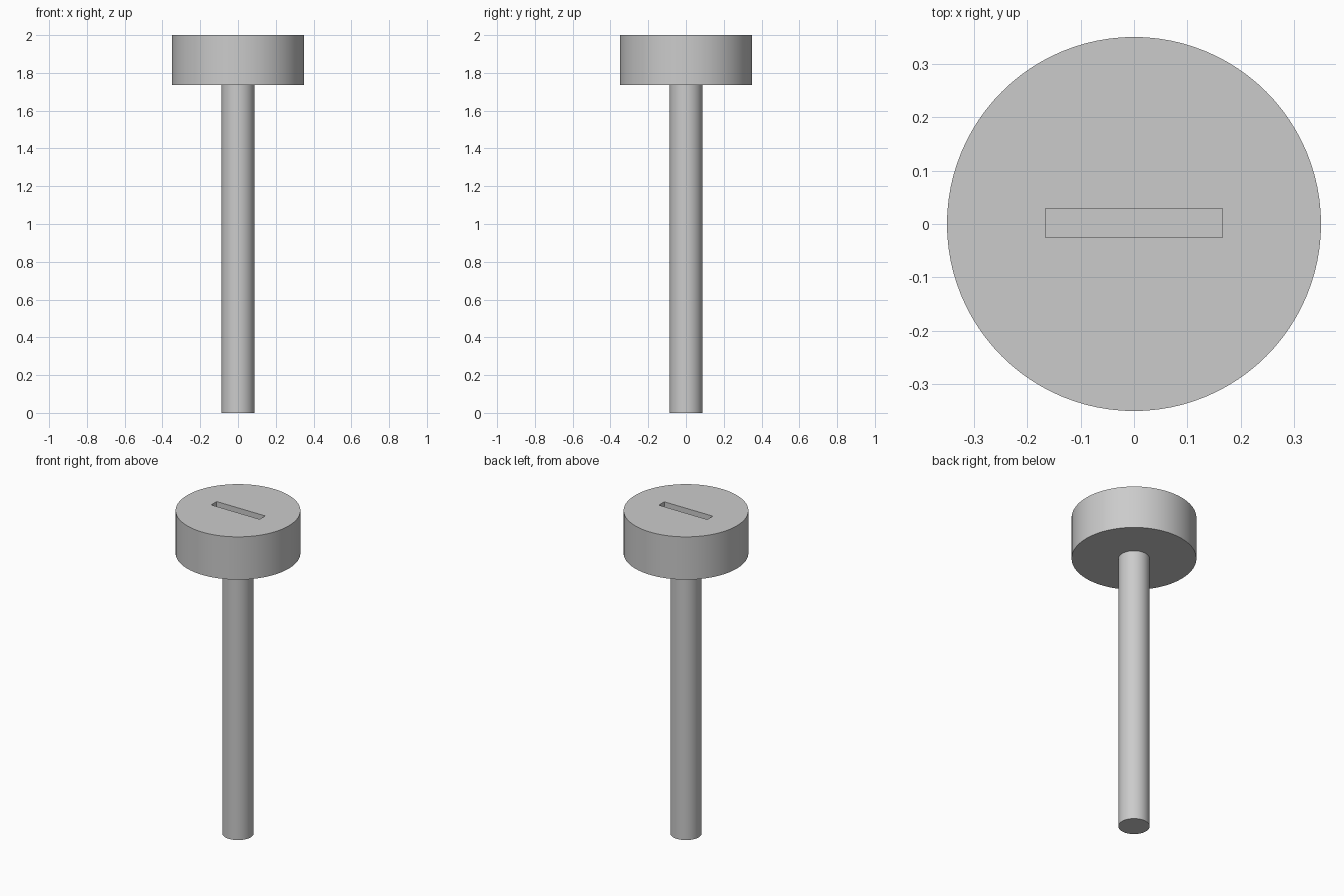
import bpy

if "Cube" in bpy.data.objects:
    bpy.data.objects.remove(bpy.data.objects["Cube"], do_unlink=True)

# Single grey metal
metal = bpy.data.materials.new("grey metal")
metal.use_nodes = True
grey = (0.6, 0.6, 0.6, 1)
metal.diffuse_color = grey
metal.node_tree.nodes["Principled BSDF"].inputs["Base Color"].default_value = grey


def cylinder(name, radius, bottom, top):
    bpy.ops.mesh.primitive_cylinder_add(
        vertices=96, radius=radius, depth=top - bottom,
        location=(0, 0, (bottom + top) / 2))
    part = bpy.context.object
    part.name = name
    part.data.materials.append(metal)
    bpy.ops.object.shade_smooth_by_angle()
    return part


# Shank and flat cylindrical head
cylinder("shank", 0.0875, 0, 1.74)
head = cylinder("head", 0.35, 1.735, 2)

# Driver slot cut into the top of the head
bpy.ops.mesh.primitive_cube_add(size=1, location=(0, 0.002, 2))
cutter = bpy.context.object
cutter.name = "slot_cutter"
cutter.scale = (0.332, 0.054, 0.16)
cutter.data.materials.append(metal)
cutter.hide_render = True
cutter.hide_viewport = True
slot = head.modifiers.new("driver slot", "BOOLEAN")
slot.operation = "DIFFERENCE"
slot.solver = "EXACT"
slot.object = cutter
